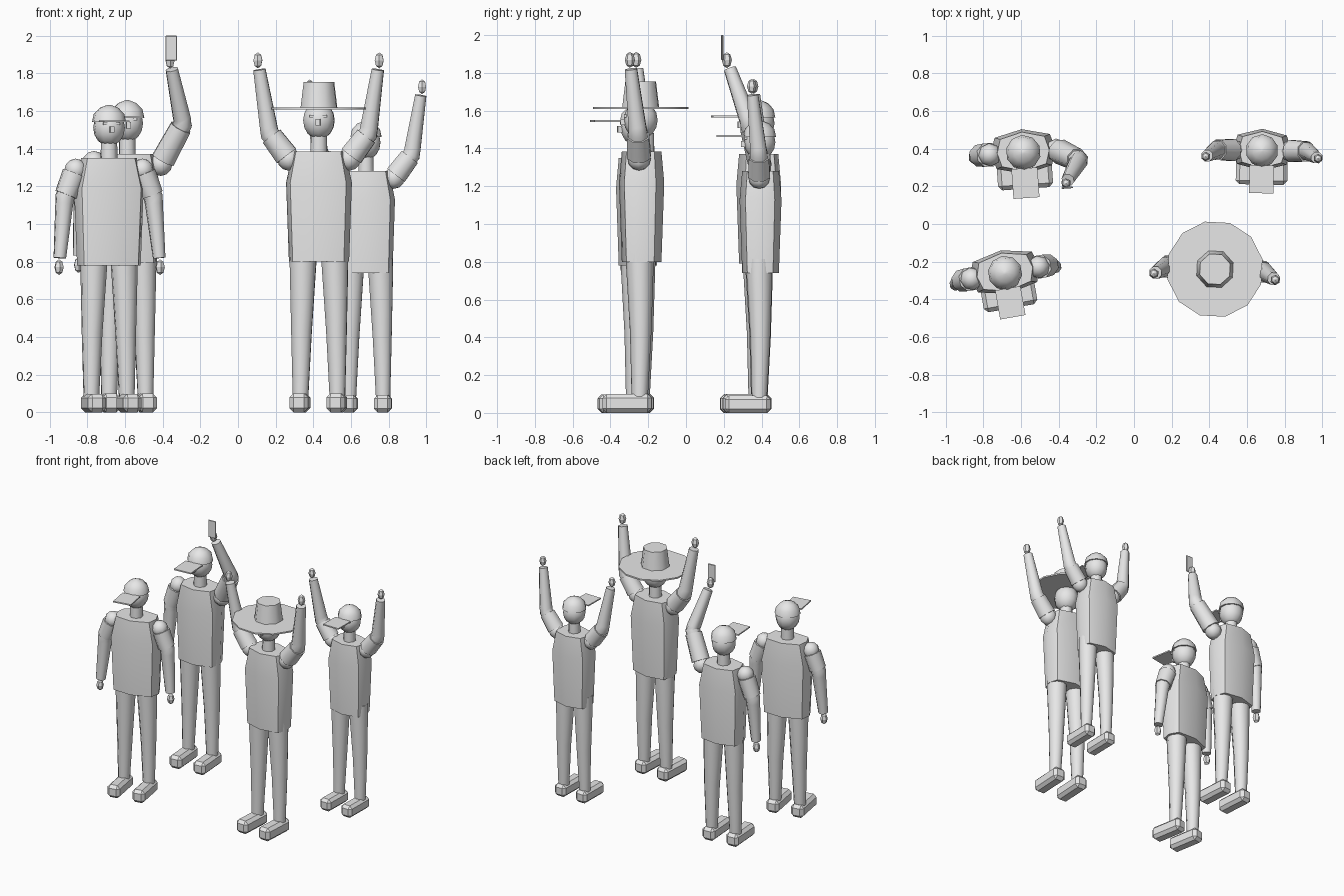
import bpy, bmesh, math
from mathutils import Matrix, Vector

if "Cube" in bpy.data.objects:
    bpy.data.objects.remove(bpy.data.objects["Cube"])

grey = bpy.data.materials.new("plain_grey")
grey.diffuse_color = (0.8, 0.8, 0.8, 1)
grey.use_nodes = True
grey.node_tree.nodes["Principled BSDF"].inputs["Base Color"].default_value = grey.diffuse_color
PLACE = Matrix()  # placement of the figure being built


def finish(name, bm, smooth=True):
    bmesh.ops.recalc_face_normals(bm, faces=bm.faces)
    bm.transform(PLACE)
    me = bpy.data.meshes.new(name)
    bm.to_mesh(me)
    bm.free()
    me.materials.append(grey)
    ob = bpy.data.objects.new(name, me)
    bpy.context.collection.objects.link(ob)
    if smooth:
        bpy.ops.object.select_all(action='DESELECT')
        ob.select_set(True)
        bpy.context.view_layer.objects.active = ob
        bpy.ops.object.shade_smooth_by_angle(angle=math.radians(50))
    return ob


def loft(name, rings, smooth=True):
    """Skin a list of equal-length point rings and cap both ends."""
    bm = bmesh.new()
    vs = [[bm.verts.new(p) for p in r] for r in rings]
    n = len(vs[0])
    for a, b in zip(vs, vs[1:]):
        for i in range(n):
            bm.faces.new((a[i], a[(i + 1) % n], b[(i + 1) % n], b[i]))
    bm.faces.new(vs[0][::-1])
    bm.faces.new(vs[-1])
    return finish(name, bm, smooth)


def tube(name, pts, radii, n=8, smooth=True):
    """Tapered limb through points."""
    pts = [Vector(p) for p in pts]
    rings = []
    for i, p in enumerate(pts):
        d = (pts[min(i + 1, len(pts) - 1)] - pts[max(i - 1, 0)]).normalized()
        u = Vector((0, 1, 0)).cross(d).normalized()
        v = d.cross(u)
        rings.append([p + radii[i] * (u * math.cos(t) + v * math.sin(t))
                      for t in (2 * math.pi * (k + .5) / n for k in range(n))])
    return loft(name, rings, smooth)


def ball(name, c, r, u=10, v=8, smooth=True):
    bm = bmesh.new()
    bmesh.ops.create_uvsphere(bm, u_segments=u, v_segments=v, radius=1,
                              matrix=Matrix.Translation(c) @ Matrix.Diagonal((*r, 1)))
    finish(name, bm, smooth)


def box(name, c, size, bevel=0):
    bm = bmesh.new()
    bmesh.ops.create_cube(bm, size=1, matrix=Matrix.Translation(c) @ Matrix.Diagonal((*size, 1)))
    if bevel:
        bmesh.ops.bevel(bm, geom=bm.edges[:], offset=bevel, segments=1, affect='EDGES')
    finish(name, bm, False)


def arm(name, side, shoulder, elbow, wrist):
    s, e, w = [Vector((p[0] * side, p[1], p[2])) for p in (shoulder, elbow, wrist)]
    ball(name + "_shoulder", s, (.062, .062, .062), 8, 6)
    tube(name + "_sleeve", [s.lerp(e, .12), s.lerp(e, .9)], [.068, .062])
    tube(name + "_arm", [s.lerp(e, .5), e, e.lerp(w, .1), w], [.052, .054, .05, .035])
    ball(name + "_hand", w + (w - e).normalized() * .05, (.027, .027, .042), 6, 4, False)


# torso cross-section: octagon with squared corners
SECTION = [(1, 0), (.85, .7), (0, 1), (-.85, .7), (-1, 0), (-.85, -.7), (0, -1), (.85, -.7)]


def person(tag, x, y, size, turn, girth, right, left, hat):
    global PLACE
    PLACE = (Matrix.Translation((x, y, 0)) @ Matrix.Rotation(math.radians(turn), 4, 'Z')
             @ Matrix.Scale(size, 4))
    # body
    loft(tag + "_torso", [[(a * rx * girth, .005 + b * ry, z) for a, b in SECTION]
                          for z, rx, ry in ((.8, .16, .105), (1.22, .175, .12), (1.385, .14, .105))])
    tube(tag + "_neck", [(0, 0, 1.36), (0, 0, 1.48)], [.048, .045])
    # legs and shoes
    for side, s in (("right", -1), ("left", 1)):
        tube(f"{tag}_{side}_leg", [(s * .082, 0, .88), (s * .085, 0, .78), (s * .093, .005, .43),
                                   (s * .098, 0, .08)], [.075, .073, .057, .043], 10)
        box(f"{tag}_{side}_shoe", (s * .098, -.065, .05 / 1), (.1, .26, .1), .022)
    # head and face
    ball(tag + "_head", (0, 0, 1.55), (.087, .09, .1))
    box(tag + "_nose", (0, -.092, 1.54), (.024, .03, .034))
    for s in (-1, 1):
        box(tag + "_eye", (s * .035, -.079, 1.572), (.022, .014, .014))
    # arms
    arm(tag + "_right", -1, *right)
    arm(tag + "_left", 1, *left)
    # headwear
    if hat == "wide":
        tube(tag + "_hat_brim", [(0, 0, 1.609), (0, 0, 1.62)], [.258, .258], 12)
        tube(tag + "_hat_crown", [(0, 0, 1.615), (0, 0, 1.755)], [.104, .086], 8)
    else:
        tube(tag + "_cap", [(0, 0, z) for z in (1.58, 1.625, 1.658, 1.675)],
             [.094, .084, .052, .008], 10)
        box(tag + "_cap_brim", (0, -.165, 1.585), (.14, .16, .01))


raised = ((.16, 0, 1.345), (.262, .0, 1.48), (.315, -.035, 1.82))
lowered = ((.185, 0, 1.32), (.245, 0, 1.17), (.275, -.015, .84))
relaxed = ((.18, 0, 1.34), (.24, 0, 1.17), (.26, -.01, .84))
waving = ((.18, 0, 1.33), (.295, -.065, 1.55), (.228, -.165, 1.84))

person("back_left", -.588, .38, .99, 4, 1, relaxed, waving, "cap")
box("phone", (.222, -.205, 1.9535), (.062, .009, .1335), .003)
person("front_left", -.685, -.26, .975, 10, 1.1, lowered, lowered, "cap")
person("front_right", .43, -.24, 1, -3, 1, raised, raised, "wide")
person("back_right", .68, .39, .925, -1, .95, raised, raised, "cap")
